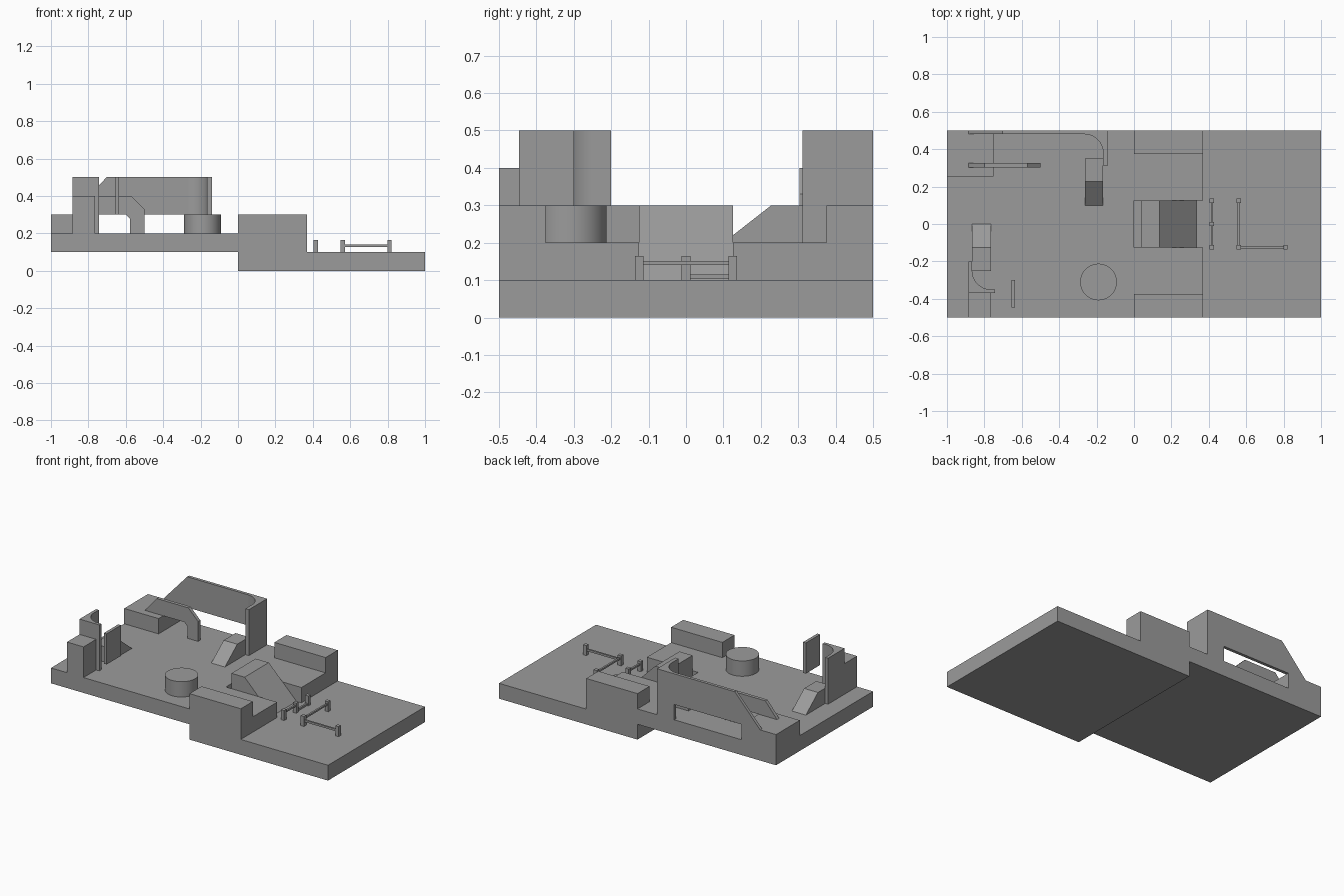
import bpy, math

if "Cube" in bpy.data.objects:
    bpy.data.objects.remove(bpy.data.objects["Cube"])

grey = bpy.data.materials.new("concrete_grey")
grey.diffuse_color = (0.33, 0.33, 0.33, 1)
grey.use_nodes = True
grey.node_tree.nodes["Principled BSDF"].inputs["Base Color"].default_value = grey.diffuse_color


def prism(name, pts, lo, hi, axis='z'):
    """Extrude a 2D outline from lo to hi along an axis."""
    def put(a, b, c):
        return {'z': (a, b, c), 'y': (a, c, b), 'x': (c, a, b)}[axis]
    area = sum(p[0] * q[1] - q[0] * p[1] for p, q in zip(pts, pts[1:] + pts[:1]))
    if (area < 0) != (axis == 'y'):
        pts = pts[::-1]
    n = len(pts)
    verts = [put(a, b, lo) for a, b in pts] + [put(a, b, hi) for a, b in pts]
    faces = [list(range(n))[::-1], list(range(n, 2 * n))]
    faces += [[i, (i + 1) % n, (i + 1) % n + n, i + n] for i in range(n)]
    me = bpy.data.meshes.new(name)
    me.from_pydata(verts, [], faces)
    me.materials.append(grey)
    ob = bpy.data.objects.new(name, me)
    bpy.context.collection.objects.link(ob)
    return ob


def box(name, x0, x1, y0, y1, z0, z1):
    return prism(name, [(x0, y0), (x1, y0), (x1, y1), (x0, y1)], z0, z1)


def arc(cx, cy, r, a0, a1, n=16):
    return [(cx + r * math.cos(math.radians(a0 + (a1 - a0) * i / n)),
             cy + r * math.sin(math.radians(a0 + (a1 - a0) * i / n))) for i in range(n + 1)]


def smooth(ob):
    bpy.ops.object.select_all(action='DESELECT')
    ob.select_set(True)
    bpy.context.view_layer.objects.active = ob
    bpy.ops.object.shade_smooth_by_angle(angle=math.radians(30))


# Two-level floor
box("lower_floor", 0, 1, -0.5, 0.5, 0, 0.1)
box("upper_floor", -1, 0, -0.5, 0.5, 0.1, 0.2)

# Ledges and end blocks either side of the notch
for side, s in (("front", -1), ("back", 1)):
    prism(side + "_ledge", [(s * 0.125, 0.1), (s * 0.5, 0.1), (s * 0.5, 0.3),
                            (s * 0.375, 0.3), (s * 0.375, 0.2), (s * 0.125, 0.2)], 0, 0.37, 'x')

# Ramps
prism("notch_ramp", [(0.04, 0.1), (0.335, 0.1), (0.135, 0.3), (0.04, 0.3)], -0.125, 0.125, 'y')
prism("back_ramp", [(0.1, 0.2), (0.35, 0.2), (0.35, 0.3), (0.228, 0.3)], -0.263, -0.165, 'x')
prism("left_ramp", [(0, 0.2), (-0.25, 0.2), (-0.25, 0.3), (-0.125, 0.3)], -0.865, -0.765, 'x')

# Round platform
smooth(prism("round_platform", arc(-0.19, -0.31, 0.098, 0, 360, 48)[:-1], 0.2, 0.3))

# Front left corner: block, curved wall, floating panel
box("corner_block", -0.885, -0.765, -0.5, -0.37, 0.2, 0.4)
smooth(prism("corner_curved_wall",
             [(-0.885, -0.37), (-0.885, -0.2), (-0.865, -0.2)]
             + arc(-0.765, -0.25, 0.1, 180, 270)
             + [(-0.742, -0.35), (-0.742, -0.37)], 0.2, 0.5))
box("floating_panel", -0.655, -0.635, -0.447, -0.3, 0.3, 0.5)

# Back left block, raised back wall and its curved end
box("back_block", -1, -0.752, 0.255, 0.5, 0.2, 0.3)
prism("back_wall", [(-0.885, 0.3), (-0.265, 0.3), (-0.265, 0.5), (-0.703, 0.5)], 0.48, 0.5, 'y')
smooth(prism("back_curved_wall",
             [(-0.265, 0.5), (-0.265, 0.48)] + arc(-0.265, 0.38, 0.1, 90, 0)[1:]
             + [(-0.165, 0.312), (-0.14, 0.312), (-0.14, 0.5)], 0.2, 0.5))

# Thin bent slab leaning off the back block
prism("bent_slab", [(-0.885, 0.3), (-0.6, 0.3), (-0.577, 0.278), (-0.577, 0.2), (-0.5, 0.2),
                    (-0.5, 0.33), (-0.57, 0.4), (-0.8, 0.4)], 0.303, 0.325, 'y')

# Rail posts
for i, (x, y) in enumerate([(0.417, -0.125), (0.417, 0), (0.417, 0.125),
                            (0.56, 0.125), (0.56, -0.125), (0.81, -0.125)]):
    box("rail_post_%d" % i, x - 0.012, x + 0.012, y - 0.012, y + 0.012, 0.1, 0.165)

# Rails
box("short_rail_high", 0.411, 0.423, -0.125, 0, 0.14, 0.151)
box("short_rail_low", 0.411, 0.423, 0, 0.125, 0.103, 0.115)
box("corner_rail_side", 0.554, 0.566, -0.125, 0.125, 0.14, 0.151)
box("corner_rail_front", 0.56, 0.81, -0.131, -0.119, 0.127, 0.14)
